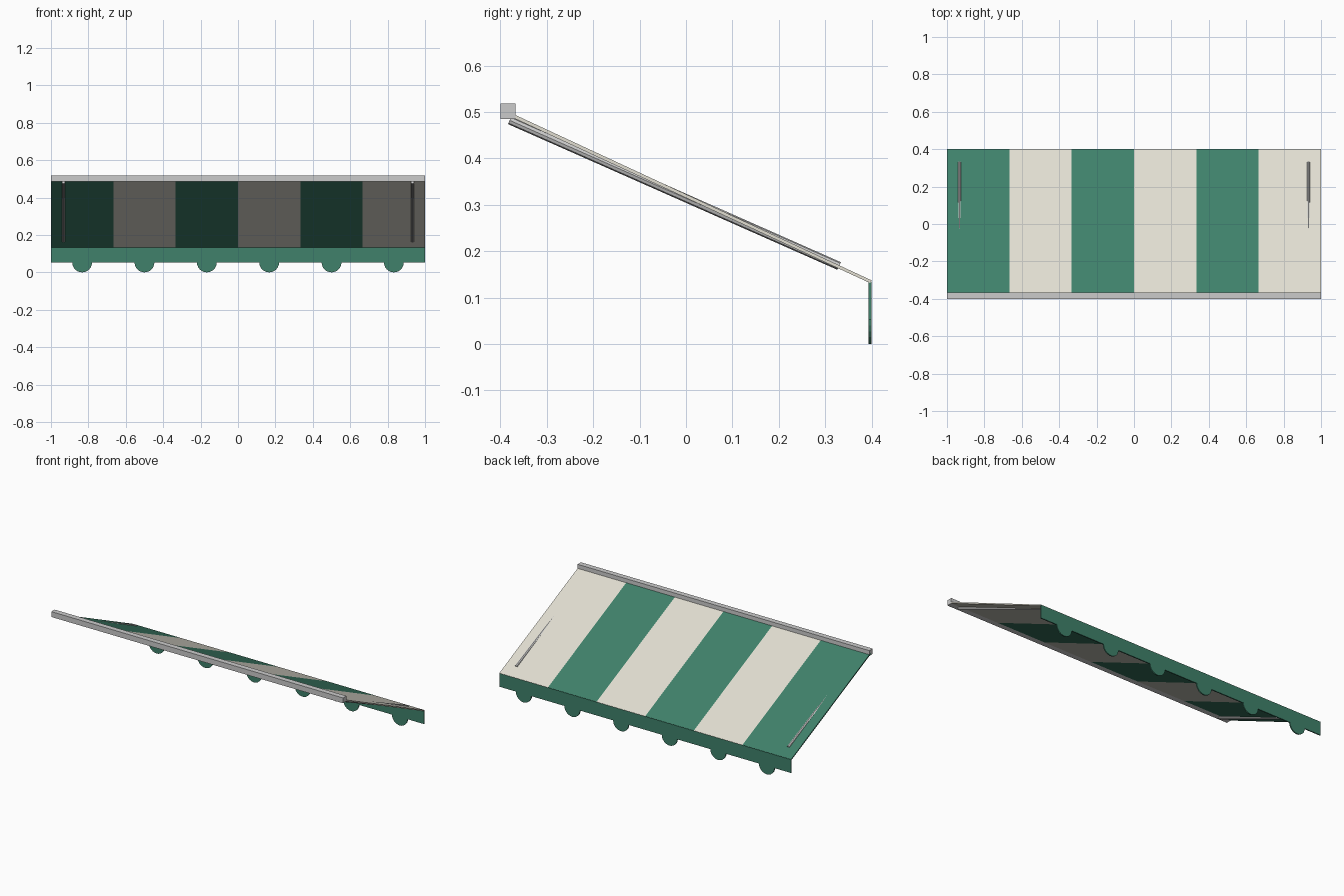
import bpy, bmesh, math
from mathutils import Vector

if "Cube" in bpy.data.objects:
    bpy.data.objects.remove(bpy.data.objects["Cube"])


def material(name, color):
    m = bpy.data.materials.new(name)
    m.diffuse_color = color
    m.use_nodes = True
    m.node_tree.nodes["Principled BSDF"].inputs["Base Color"].default_value = m.diffuse_color
    return m


green = material("green_fabric", (0.05, 0.22, 0.145, 1))
cream = material("cream_fabric", (0.75, 0.73, 0.64, 1))


def prism(name, pts, axis, lo, hi, mat=None):
    """Extrude a 2D profile along x (pts are y,z) or y (pts are x,z)."""
    bm = bmesh.new()
    place = (lambda a, b: (lo, a, b)) if axis == 'x' else (lambda a, b: (a, lo, b))
    face = bm.faces.new([bm.verts.new(place(a, b)) for a, b in pts])
    new = bmesh.ops.extrude_face_region(bm, geom=[face])['geom']
    move = Vector((hi - lo, 0, 0) if axis == 'x' else (0, hi - lo, 0))
    bmesh.ops.translate(bm, vec=move, verts=[v for v in new if isinstance(v, bmesh.types.BMVert)])
    bmesh.ops.recalc_face_normals(bm, faces=bm.faces)
    mesh = bpy.data.meshes.new(name)
    bm.to_mesh(mesh)
    bm.free()
    if mat:
        mesh.materials.append(mat)
    ob = bpy.data.objects.new(name, mesh)
    bpy.context.collection.objects.link(ob)
    return ob


# Wall rail along the high edge
prism("wall_rail", [(-0.4, 0.485), (-0.367, 0.485), (-0.367, 0.518), (-0.4, 0.518)], 'x', -1, 1)

# Sloping canopy, six alternating strips
slope = [(-0.385, 0.493), (0.397, 0.131), (0.4, 0.137), (-0.382, 0.5)]
n = 6
w = 2 / n
for i in range(n):
    prism(f"canopy_stripe_{i + 1}", slope, 'x', -1 + i * w, -1 + (i + 1) * w,
          cream if i % 2 else green)

# Hanging valance with one round scallop under each stripe
r = 0.053
outline = [(1, 0.053), (1, 0.135), (-1, 0.135), (-1, 0.053)]
for i in range(n):
    c = -1 + (i + 0.5) * w
    outline += [(c - r * math.cos(math.pi * k / 12), 0.053 - r * math.sin(math.pi * k / 12))
                for k in range(13)]
prism("valance", outline, 'y', 0.393, 0.4, green)

# Slim support arms under the canopy
start, end = Vector((0, -0.38, 0.482)), Vector((0, 0.33, 0.168))
d = end - start
for side, x in (("left", -0.933), ("right", 0.933)):
    bpy.ops.mesh.primitive_cylinder_add(vertices=8, radius=0.009, depth=d.length,
                                        location=(start + end) / 2 + Vector((x, 0, 0)))
    arm = bpy.context.object
    arm.name = f"{side}_support_arm"
    arm.rotation_euler = d.to_track_quat('Z', 'Y').to_euler()
